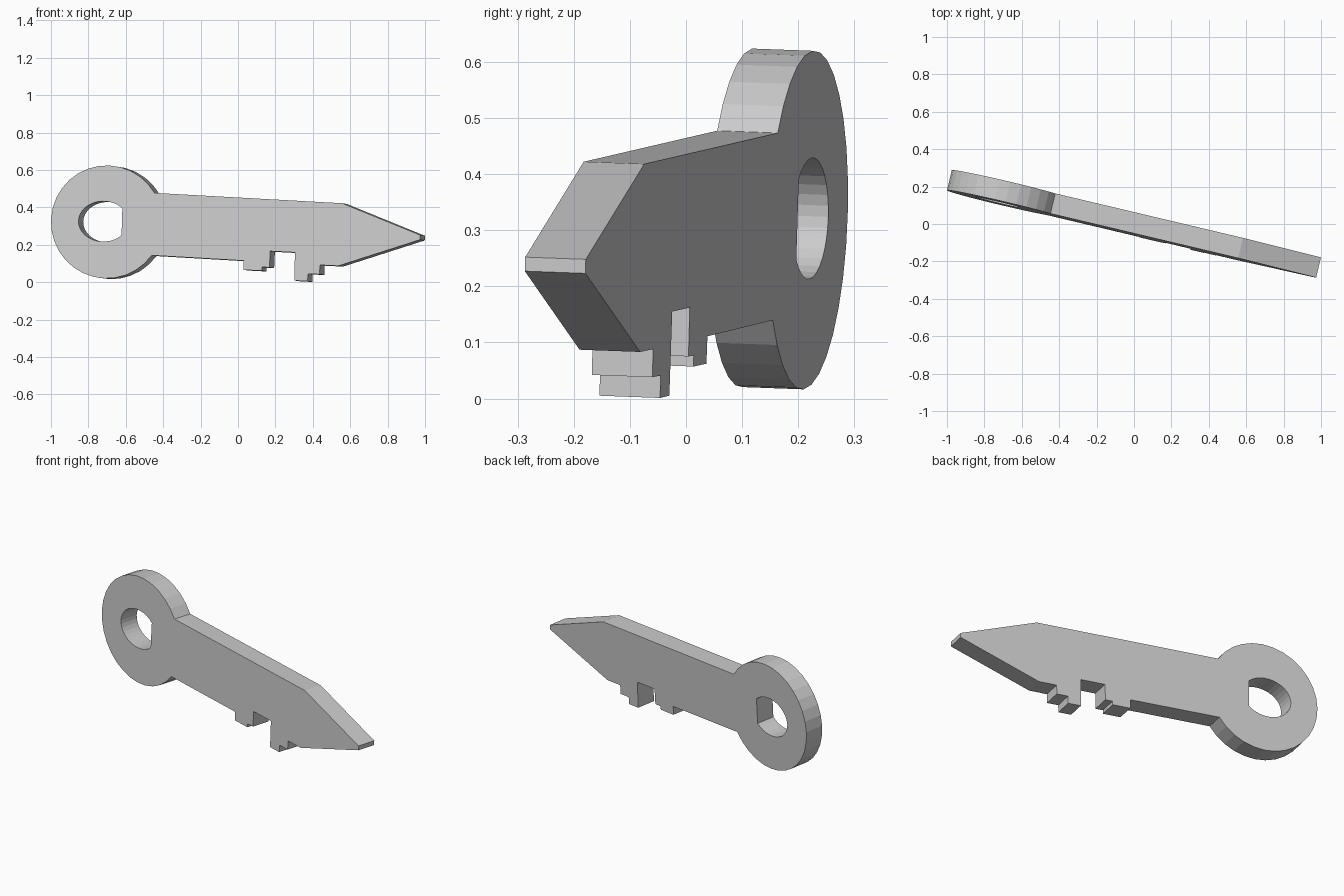
import bpy, bmesh
from math import cos, sin, pi, atan2
from mathutils import Vector

if "Cube" in bpy.data.objects:
    bpy.data.objects.remove(bpy.data.objects["Cube"])

THICK = Vector((0.0254, 0.108, -0.004))   # plate thickness, normal to the leaning front face


def on_face(x, z):
    """Point on the slightly turned front plane, from front-view x and z."""
    return Vector((x, -0.067 - 0.235 * x + 0.037 * z, z))


def arc(cx, cz, rx, rz, a0, a1, n):
    return [(cx + rx * cos(a0 + (a1 - a0) * i / n),
             cz + rz * sin(a0 + (a1 - a0) * i / n)) for i in range(n + 1)]


# Round bow, running from the top of the shaft round to its underside
bow = arc(-0.702, 0.322, 0.298, 0.302,
          atan2(0.153 / 0.302, 0.252 / 0.298),
          2 * pi - atan2(0.179 / 0.302, 0.241 / 0.298), 26)

# Shaft underside with stepped teeth, then pointed tip and top edge
blade = [(0.03, 0.115), (0.03, 0.066), (0.127, 0.061), (0.128, 0.081),
         (0.168, 0.079), (0.172, 0.166), (0.304, 0.159), (0.302, 0.009),
         (0.372, 0.005), (0.374, 0.045), (0.436, 0.042), (0.438, 0.092),
         (0.536, 0.087), (0.973, 0.227), (0.974, 0.252), (0.557, 0.422)]

# Oval hole cut flat on its blade side
hole = arc(-0.72, 0.325, 0.133, 0.108, 0.70, 2 * pi - 0.75, 26)

# Fill between outline and hole, then thicken
bm = bmesh.new()
edges = []
for loop in (bow + blade, hole):
    vs = [bm.verts.new(on_face(x, z)) for x, z in loop]
    edges += [bm.edges.new((vs[i - 1], vs[i])) for i in range(len(vs))]
bmesh.ops.triangle_fill(bm, edges=edges, use_beauty=True, use_dissolve=False)
res = bmesh.ops.extrude_face_region(bm, geom=bm.faces[:], use_keep_orig=True)
bmesh.ops.translate(bm, vec=THICK,
                    verts=[g for g in res["geom"] if isinstance(g, bmesh.types.BMVert)])
bmesh.ops.recalc_face_normals(bm, faces=bm.faces[:])

mesh = bpy.data.meshes.new("key")
bm.to_mesh(mesh)
bm.free()
key = bpy.data.objects.new("key", mesh)
bpy.context.collection.objects.link(key)
